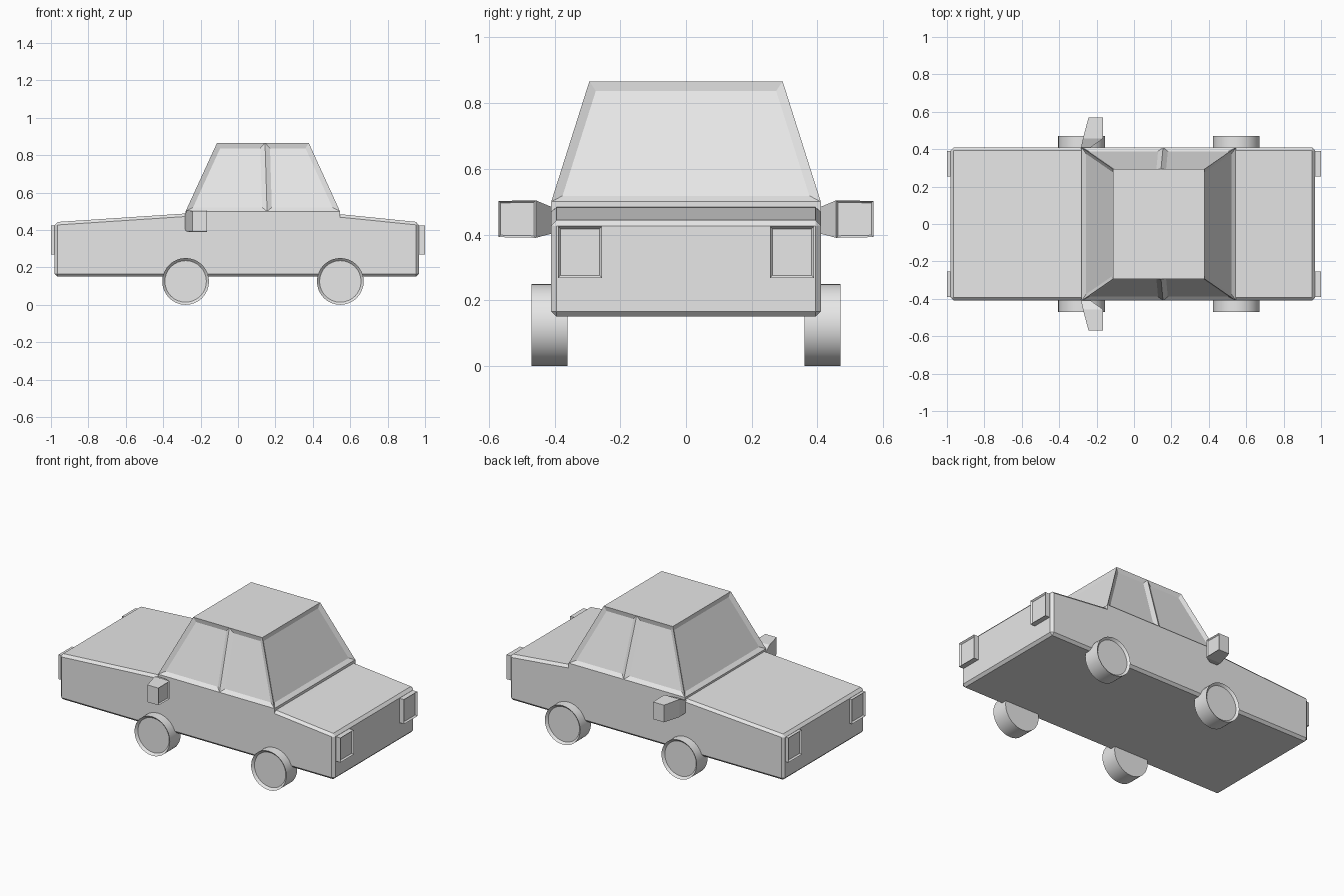
import bpy, bmesh, math
from mathutils import Matrix

cube = bpy.data.objects.get("Cube")
if cube:
    bpy.data.objects.remove(cube, do_unlink=True)

grey = bpy.data.materials.new("plain_grey")
grey.use_nodes = True
colour = (0.8, 0.8, 0.8, 1)
grey.diffuse_color = colour
grey.node_tree.nodes["Principled BSDF"].inputs["Base Color"].default_value = colour


def finish(name, bm, smooth=False):
    """Turn a bmesh into a named, coloured object."""
    mesh = bpy.data.meshes.new(name)
    bm.to_mesh(mesh)
    bm.free()
    mesh.materials.append(grey)
    if smooth:
        mesh.shade_smooth()
        mesh.set_sharp_from_angle(angle=math.radians(30))
    obj = bpy.data.objects.new(name, mesh)
    bpy.context.collection.objects.link(obj)
    return obj


def loft(rings):
    """Closed solid through a list of equally long point rings."""
    bm = bmesh.new()
    rows = [[bm.verts.new(p) for p in ring] for ring in rings]
    n = len(rows[0])
    for a, b in zip(rows, rows[1:]):
        for i in range(n):
            j = (i + 1) % n
            bm.faces.new((a[i], a[j], b[j], b[i]))
    bm.faces.new(rows[0])
    bm.faces.new(rows[-1])
    bmesh.ops.recalc_face_normals(bm, faces=bm.faces)
    return bm


def recess(bm, test, width, depth):
    """Inset and sink every face that passes the test."""
    bm.normal_update()
    faces = [f for f in bm.faces if test(f)]
    bmesh.ops.inset_individual(bm, faces=faces, thickness=width, depth=-depth,
                               use_even_offset=True)


def rect_z(x0, x1, y, z):
    return [(x0, -y, z), (x1, -y, z), (x1, y, z), (x0, y, z)]


def rect_y(x0, x1, y, z0, z1):
    return [(x0, y, z0), (x1, y, z0), (x1, y, z1), (x0, y, z1)]


# Lower body: side profile across the width, with chamfered edges
profile = [(-0.98, 0.15), (0.967, 0.15), (0.967, 0.442), (0.55, 0.484),
           (-0.28, 0.488), (-0.98, 0.442)]
bm = loft([[(x, y, z) for x, z in profile] for y in (-0.41, 0.41)])
bmesh.ops.bevel(bm, geom=list(bm.edges), offset=0.016, segments=1,
                affect='EDGES')
finish("lower_body", bm)

# Cabin: upright sill, sloping sides, split side faces, sunken windows
bm = loft([rect_z(-0.28, 0.545, 0.41, 0.42), rect_z(-0.28, 0.545, 0.41, 0.5),
           rect_z(-0.112, 0.378, 0.294, 0.866)])


def sloping(f):
    return 0.5 < f.calc_center_median().z < 0.86


bm.normal_update()
sides = [f for f in bm.faces if sloping(f) and abs(f.normal.y) > 0.5]
geom = set(sides)
for f in sides:
    geom.update(f.edges, f.verts)
bmesh.ops.bisect_plane(bm, geom=list(geom), plane_co=(0.15, 0, 0.68),
                       plane_no=(1, 0, 0.03))
recess(bm, sloping, 0.026, 0.014)
finish("cabin", bm)

for side, s in (("left", 1), ("right", -1)):
    # Wheels with a sunken outer disc
    for end, x in (("front", -0.28), ("rear", 0.547)):
        bm = bmesh.new()
        bmesh.ops.create_cone(bm, cap_ends=True, segments=32, radius1=0.125,
                              radius2=0.125, depth=0.11)
        bmesh.ops.rotate(bm, verts=bm.verts, cent=(0, 0, 0),
                         matrix=Matrix.Rotation(math.radians(-90 * s), 3, 'X'))
        bmesh.ops.translate(bm, verts=bm.verts, vec=(x, s * 0.415, 0.125))
        recess(bm, lambda f: f.normal.y * s > 0.9, 0.014, 0.014)
        finish(f"{end}_{side}_wheel", bm, smooth=True)

    # Lamps: shallow boxes with a sunken lens
    for name, e, inner in (("headlight", -1, 0.96), ("tail_light", 1, 0.95)):
        bm = loft([rect_y(e * inner, e, s * y, 0.268, 0.425)
                   for y in (0.255, 0.39)])
        recess(bm, lambda f: f.normal.x * e > 0.9, 0.008, 0.01)
        finish(f"{side}_{name}", bm)

    # Door mirror: narrow root flaring into a box, glass facing the rear
    bm = loft([rect_y(-0.285, -0.245, s * 0.4, 0.405, 0.48),
               rect_y(-0.273, -0.165, s * 0.457, 0.39, 0.504),
               rect_y(-0.243, -0.165, s * 0.57, 0.392, 0.502)])
    recess(bm, lambda f: f.normal.x > 0.98, 0.006, 0.008)
    finish(f"{side}_mirror", bm)
